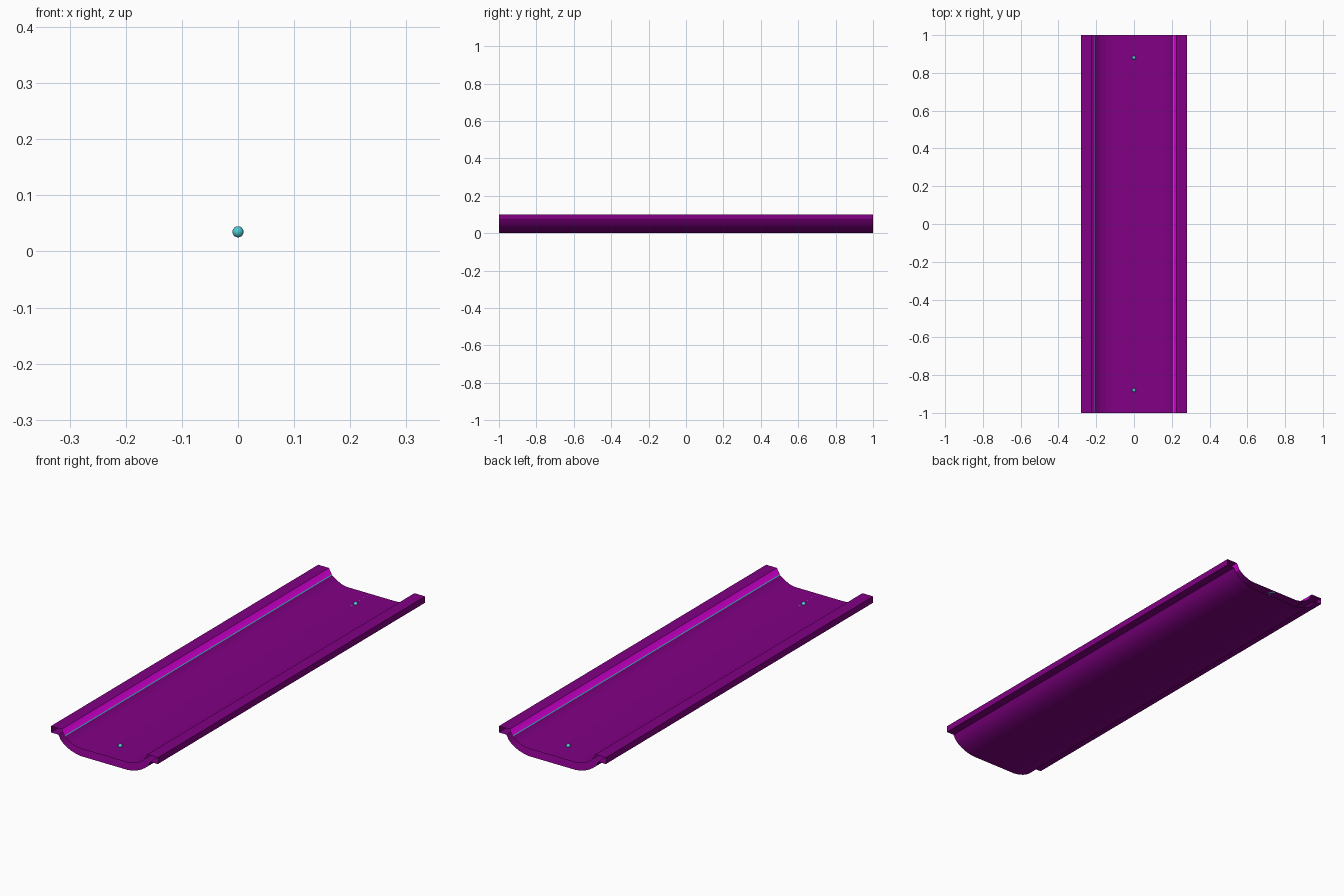
import bpy, math

if "Cube" in bpy.data.objects:
    bpy.data.objects.remove(bpy.data.objects["Cube"])

def material(name, rgb):
    m = bpy.data.materials.new(name)
    m.diffuse_color = (*rgb, 1)
    m.use_nodes = True
    m.node_tree.nodes["Principled BSDF"].inputs["Base Color"].default_value = m.diffuse_color
    return m

PURPLE = material("purple", (0.22, 0.0, 0.23))
MAGENTA = material("bright magenta", (0.90, 0.0, 0.90))
TEAL = material("teal", (0.08, 0.60, 0.66))

def smooth(ob, angle=30):
    bpy.ops.object.select_all(action='DESELECT')
    ob.select_set(True)
    bpy.context.view_layer.objects.active = ob
    bpy.ops.object.shade_smooth_by_angle(angle=math.radians(angle))

def extrude(name, profile, mats, closed=False, rule=None):
    """Sweep an x/z profile along y, leaving the ends open."""
    n = len(profile)
    verts = [(x, y, z) for y in (-1, 1) for x, z in profile]
    faces = [(i, i + n, (i + 1) % n + n, (i + 1) % n)
             for i in range(n if closed else n - 1)]
    me = bpy.data.meshes.new(name)
    me.from_pydata(verts, [], faces)
    for m in mats:
        me.materials.append(m)
    if rule:
        for p in me.polygons:
            p.material_index = rule(p)
    ob = bpy.data.objects.new(name, me)
    bpy.context.collection.objects.link(ob)
    smooth(ob)
    return ob

# Trough shell: outer curve, flange, slanted lip, inner curve (right half, mirrored)
half = [(0.12, 0.0), (0.137, 0.002), (0.155, 0.006), (0.174, 0.012), (0.192, 0.020),
        (0.211, 0.032), (0.229, 0.049), (0.24, 0.07),
        (0.28, 0.07), (0.28, 0.10), (0.224, 0.10),
        (0.207, 0.07), (0.190, 0.057), (0.178, 0.050), (0.157, 0.041),
        (0.138, 0.036), (0.12, 0.035)]
ring = half + [(-x, z) for x, z in reversed(half)]

def lip_rule(p):
    c = p.center
    return 1 if 0.07 < c.z < 0.099 and abs(c.x) < 0.225 else 0

extrude("trough", ring, [PURPLE, MAGENTA], closed=True, rule=lip_rule)

# Teal line lying flush in the middle of the floor
extrude("floor_line", [(0.01, 0.035), (-0.01, 0.035)], [TEAL])

# Thin teal lines at the foot of both lips
extrude("left_lip_line", [(-0.2066, 0.0701), (-0.2088, 0.0740)], [TEAL])
extrude("right_lip_line", [(0.2088, 0.0740), (0.2066, 0.0701)], [TEAL])

# Small studs at both ends of the floor line
for side, y in (("front", -0.88), ("back", 0.88)):
    bpy.ops.mesh.primitive_uv_sphere_add(segments=16, ring_count=8, radius=0.01,
                                         location=(0, y, 0.035))
    stud = bpy.context.object
    stud.name = side + "_stud"
    stud.data.materials.append(TEAL)
    smooth(stud, 60)
